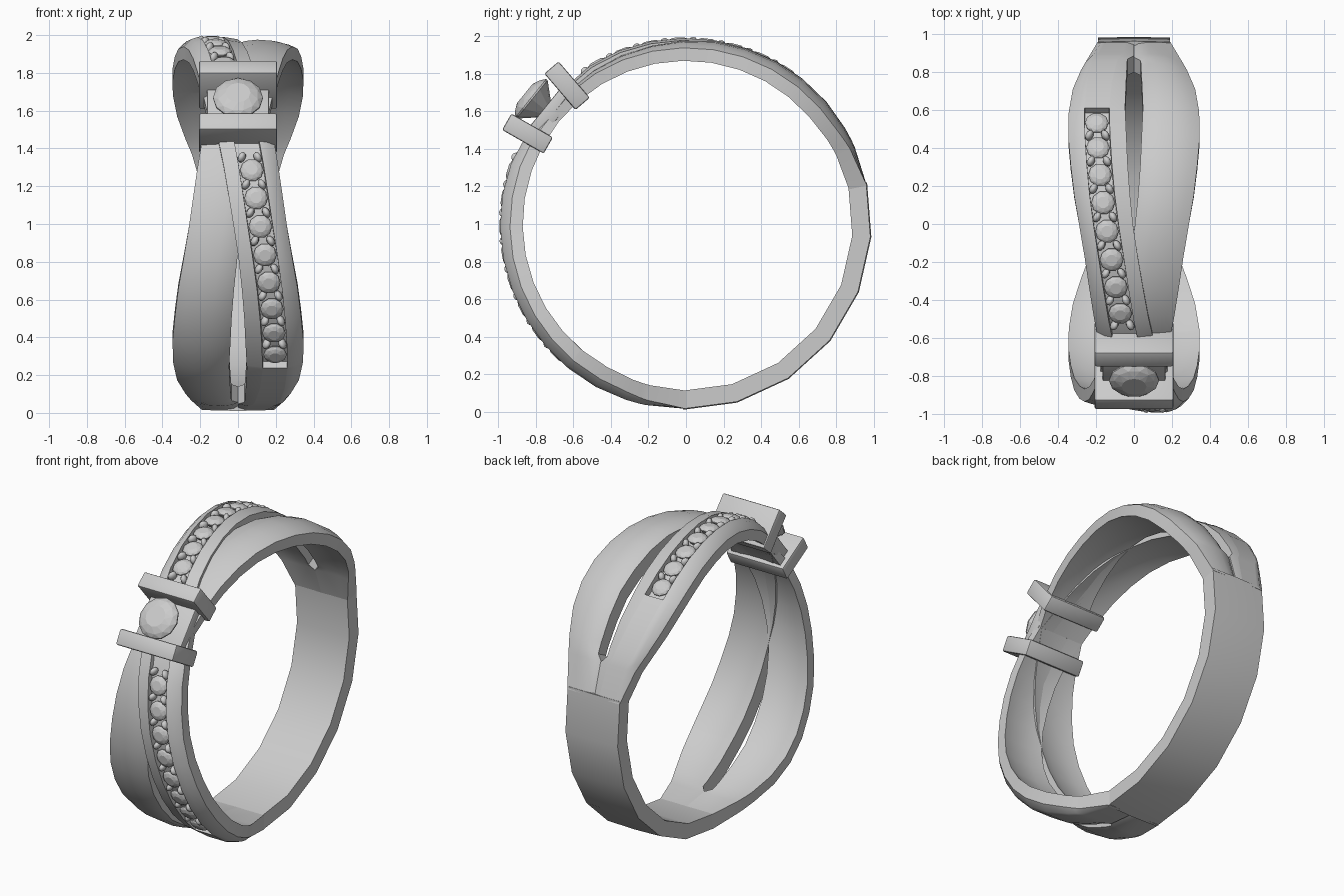
import bpy, bmesh, math
from mathutils import Matrix, Vector

if "Cube" in bpy.data.objects:
    bpy.data.objects.remove(bpy.data.objects["Cube"])

HEAD = 141  # direction of the centre stone in the y-z plane, degrees

def frame(phi, x=0, r=0):
    """Local frame on the ring: X = across, Y = along the ring, Z = outward."""
    a = math.radians(HEAD - phi)
    z = Vector((0, math.cos(a), math.sin(a)))
    X = Vector((1, 0, 0))
    m = Matrix((X, z.cross(X), z)).transposed().to_4x4()
    m.translation = Vector((x, r * z.y, 1 + r * z.z))
    return m

def lerp(keys, v):
    v = abs(v)
    for (a, p), (b, q) in zip(keys, keys[1:]):
        if v <= b:
            return p + (q - p) * (v - a) / (b - a)
    return keys[-1][1]

def finish(name, bm, angle=35):
    bmesh.ops.recalc_face_normals(bm, faces=bm.faces)
    me = bpy.data.meshes.new(name)
    bm.to_mesh(me)
    bm.free()
    ob = bpy.data.objects.new(name, me)
    bpy.context.collection.objects.link(ob)
    bpy.ops.object.select_all(action='DESELECT')
    ob.select_set(True)
    bpy.context.view_layer.objects.active = ob
    if angle:
        bpy.ops.object.shade_smooth_by_angle(angle=math.radians(angle))
    return ob

def loft(name, rings):
    """Solid from closed sections given as (phi, [(x, r), ...])."""
    bm = bmesh.new()
    rows = [[bm.verts.new(frame(phi, x, r).translation) for x, r in sec] for phi, sec in rings]
    n = len(rows[0])
    for a, b in zip(rows, rows[1:]):
        for i in range(n):
            j = (i + 1) % n
            bm.faces.new((a[i], a[j], b[j], b[i]))
    bm.faces.new(rows[0])
    bm.faces.new(rows[-1])
    return finish(name, bm)

# Band edges and heights against angle from the head
OUTER = [(0, .16), (12, .195), (40, .26), (60, .315), (75, .343), (85, .35), (97, .335), (108, .29), (117, .24), (129, .19)]
INNER = [(0, -.15), (12, -.10), (48, 0), (65, .03), (90, .047), (114, .035), (116, 0), (129, 0)]
EDGE = [(0, .92), (12, .935), (60, .94), (108, .945), (129, .985)]
CROWN = [(0, .93), (12, .95), (40, .967), (60, .985), (90, .992), (129, .985)]
RIM = [(0, .94), (12, .98), (25, .99), (100, .992), (129, .985)]
BORE = [(0, .87), (100, .87), (129, .888)]
HOLLOW = [(0, .875), (30, .885), (70, .892), (110, .888), (129, .888)]
half = list(range(0, 111, 10)) + [114, 116.5, 129]
phis = [-p for p in half[:0:-1]] + half

def plain_section(phi):
    o, i, e, c = (lerp(k, phi) for k in (OUTER, INNER, EDGE, CROWN))
    b, h = lerp(BORE, phi), lerp(HOLLOW, phi)
    s = 1 if phi >= 0 else -1
    pts = [(0, b), (0, e), (.15, e + .45 * (c - e)), (.38, e + .85 * (c - e)), (.65, c),
           (.88, c - .007), (1, c - .02), (1, b), (.75, h), (.25, h)]
    pts = [(o + (i - o) * t, r) for t, r in pts]
    return pts if s > 0 else [(-x, r) for x, r in mirror_order(pts)]

def mirror_order(pts):
    # keep point 0 at the same physical side after crossing the head
    return pts

def strip(name, section, ps):
    loft(name, [(p, section(p)) for p in ps])

# Plain crossover band: two half sweeps meeting under the head
strip("plain_band_upper", plain_section, half)
strip("plain_band_lower", plain_section, [-.001] + [-p for p in half[1:]])

# Stone band with a sunk channel between two rims
def stone_section(phi, sunk):
    o, i, e, c = (lerp(k, phi) for k in (OUTER, INNER, EDGE, RIM))
    b, h = lerp(BORE, phi), lerp(HOLLOW, phi)
    m = (o + i) / 2
    w = min(.066, (o - i) * .3)
    f = min(c, .95) if sunk else c
    pts = [(o, b), (o, e), ((o + m + w) / 2, e + .75 * (c - e)), (m + w, c), (m + w - .002, f),
           (m - w + .002, f), (m - w, c), (i, c - .012), (i, b), (m - w, h), (m + w, h)]
    return [(-x, r) for x, r in pts] if phi >= 0 else pts

for part, s in (("upper", 1), ("lower", -1)):
    rings = [(s * max(p, .001), stone_section(s * max(p, .001), True)) for p in half if p < 88]
    rings += [(s * 89, stone_section(s * 89, True)), (s * 89.2, stone_section(s * 89.2, False))]
    rings += [(s * p, stone_section(s * p, False)) for p in half if p > 89.5]
    loft("stone_band_" + part, rings)

# Plain back shank
loft("back_shank", [(p, [(-.19, .888), (-.19, .985), (0, .99), (.19, .985), (.19, .888)])
                    for p in (128, 145, 162.5, 180, 197.5, 215, 232)])

# Cut stones: lathe of culet, girdle, crown and table
def add_gem(bm, m, R, n, depth, crown):
    rings = []
    for k, z, off in ((1, -.1 * crown, 0), (1, .1 * crown, 0), (.82, .6 * crown, .5), (.5, crown, 0)):
        rings.append([bm.verts.new(m @ Vector((k * R * math.cos(2 * math.pi * (i + off) / n),
                                               k * R * math.sin(2 * math.pi * (i + off) / n), z)))
                      for i in range(n)])
    g0, g1, mid, top = rings
    tip = bm.verts.new(m @ Vector((0, 0, -depth)))
    for i in range(n):
        j = (i + 1) % n
        bm.faces.new((tip, g0[j], g0[i]))
        bm.faces.new((g0[i], g0[j], g1[j], g1[i]))
        bm.faces.new((g1[i], g1[j], mid[i]))
        bm.faces.new((g1[j], mid[j], mid[i]))
        bm.faces.new((mid[i], mid[j], top[j]))
        bm.faces.new((mid[i], top[j], top[i]))
    bm.faces.new(top)

def centre_x(phi):
    return (-1 if phi > 0 else 1) * (lerp(OUTER, phi) + lerp(INNER, phi)) / 2

gems, beads = bmesh.new(), bmesh.new()
for s in (1, -1):
    for k in range(8):
        p = s * (22 + 8.9 * k)
        add_gem(gems, frame(p, centre_x(p), .972), .062, 10, .07, .022)
        # holding beads in the gap before each stone
        q = s * (17.6 + 8.9 * k)
        for side in (-1, 1):
            m = frame(q, centre_x(q) + side * .042, .968) @ Matrix.Rotation(side * .5, 4, 'Z')
            bmesh.ops.create_uvsphere(beads, u_segments=10, v_segments=6, radius=1,
                                      matrix=m @ Matrix.Diagonal((.02, .03, .03, 1)))
finish("channel_stones", gems, 0)
finish("channel_beads", beads, 60)

# Centre stone on its saddle
bm = bmesh.new()
add_gem(bm, frame(0, 0, 1.06), .132, 12, .15, .045)
finish("centre_stone", bm, 0)

def block(name, phi, r, size, bevel):
    bm = bmesh.new()
    bmesh.ops.create_cube(bm, size=1, matrix=frame(phi, 0, r) @ Matrix.Diagonal((*size, 1)))
    bmesh.ops.bevel(bm, geom=bm.edges[:], offset=bevel, segments=2, profile=.5, affect='EDGES')
    finish(name, bm)

block("head_saddle", 0, .93, (.33, .26, .09), .008)

# Two bars clamping the head
block("upper_bar", 10.3, .972, (.415, .1, .255), .01)
block("lower_bar", -9.3, .972, (.415, .1, .255), .01)
